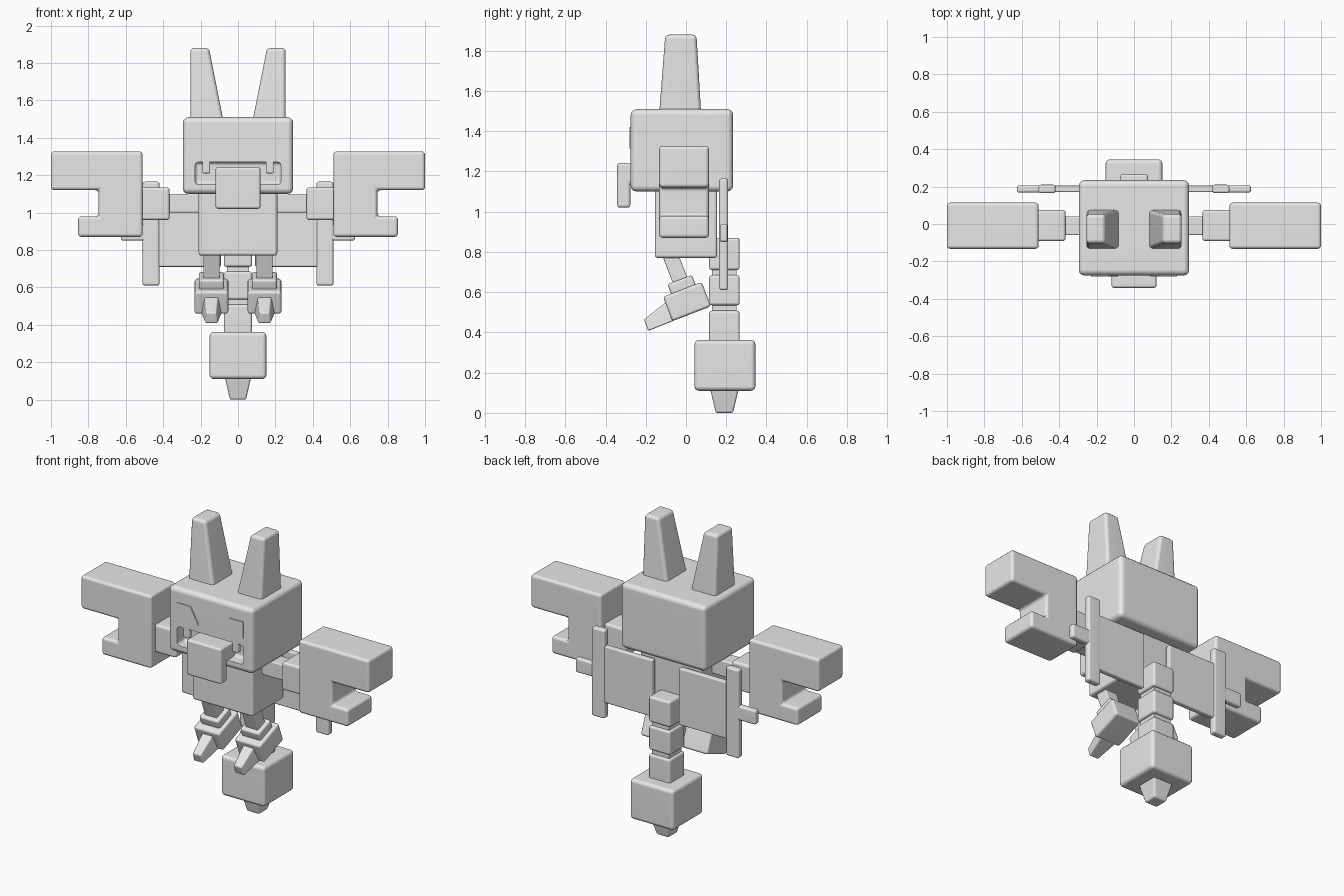
import bpy, bmesh, math
from mathutils import Matrix, Vector

if "Cube" in bpy.data.objects:
    bpy.data.objects.remove(bpy.data.objects["Cube"])

grey = bpy.data.materials.new("plain grey")
grey.diffuse_color = (0.8, 0.8, 0.8, 1)
grey.use_nodes = True
grey.node_tree.nodes["Principled BSDF"].inputs["Base Color"].default_value = grey.diffuse_color


def prism(name, loop_a, loop_b, bevel=0.012, matrix=None, cutter=None):
    """Solid between two matching point loops, with rounded edges."""
    bm = bmesh.new()
    a = [bm.verts.new(p) for p in loop_a]
    b = [bm.verts.new(p) for p in loop_b]
    bm.faces.new(a)
    bm.faces.new(b)
    n = len(a)
    for i in range(n):
        j = (i + 1) % n
        bm.faces.new((a[i], a[j], b[j], b[i]))
    if matrix:
        bm.transform(matrix)
    bmesh.ops.recalc_face_normals(bm, faces=bm.faces)
    me = bpy.data.meshes.new(name)
    bm.to_mesh(me)
    bm.free()
    me.materials.append(grey)
    ob = bpy.data.objects.new(name, me)
    bpy.context.collection.objects.link(ob)
    bpy.ops.object.select_all(action='DESELECT')
    ob.select_set(True)
    bpy.context.view_layer.objects.active = ob
    if bevel:
        m = ob.modifiers.new("round", 'BEVEL')
        m.width, m.segments, m.limit_method = bevel, 3, 'ANGLE'
        bpy.ops.object.modifier_apply(modifier=m.name)
    if cutter:
        m = ob.modifiers.new("cut", 'BOOLEAN')
        m.operation, m.object, m.solver = 'DIFFERENCE', cutter, 'EXACT'
        bpy.ops.object.modifier_apply(modifier=m.name)
        bpy.data.objects.remove(cutter)
    bpy.ops.object.shade_smooth_by_angle(angle=math.radians(35))
    m = ob.modifiers.new("flat faces", 'WEIGHTED_NORMAL')
    m.keep_sharp = True
    return ob


def rect(x0, x1, y0, y1, z):
    return [(x0, y0, z), (x1, y0, z), (x1, y1, z), (x0, y1, z)]


def box(name, x, y, z, bevel=0.012, **kw):
    return prism(name, rect(*x, *y, z[0]), rect(*x, *y, z[1]), bevel, **kw)


def plate(name, pts, y0, y1, s, bevel):
    """Front (x, z) outline extruded along y, mirrored by s."""
    return prism(name, [(s * x, y0, z) for x, z in pts],
                 [(s * x, y1, z) for x, z in pts], bevel)


# Head with mouth cut, tongue
mouth = box("mouth_cutter", (-.23, .23), (-.40, -.20), (1.15, 1.27), .02)
mouth.hide_render = True
box("head", (-.295, .295), (-.275, .234), (1.10, 1.51), .03, cutter=mouth)
side = [(-.342, 1.02), (-.342, 1.243), (-.19, 1.243), (-.19, 1.14),
        (-.277, 1.14), (-.277, 1.02)]
prism("tongue", [(-.12, y, z) for y, z in side],
      [(.12, y, z) for y, z in side], .014)

# Body
box("body", (-.21, .21), (-.155, .155), (.77, 1.12), .015)

for s, n in ((-1, "left"), (1, "right")):
    def mir(x0, x1):
        return (min(s * x0, s * x1), max(s * x0, s * x1))

    # Ears, eyes, teeth
    prism(n + "_ear", rect(*mir(.078, .255), -.133, .075, 1.49),
          rect(*mir(.155, .255), -.103, .052, 1.88), .02)
    plate(n + "_eye", [(.23, 1.42), (.135, 1.42), (.085, 1.33),
                       (.085, 1.315), (.23, 1.315)], -.281, -.273, s, 0)
    box(n + "_tooth", mir(.15, .19), (-.272, -.24), (1.21, 1.28), .006)

    # Arms and claws
    box(n + "_upper_arm", mir(.19, .38), (-.06, .04), (1.0, 1.10), .008)
    box(n + "_forearm", mir(.366, .52), (-.092, .075), (.96, 1.135), .015)
    plate(n + "_claw", [(.51, .87), (.855, .87), (.855, .98), (.745, .98),
                        (.745, 1.12), (1.0, 1.12), (1.0, 1.327), (.51, 1.327)],
          -.133, .114, s, .018)

    # Wings: membrane, bar and spur
    box(n + "_wing_membrane", mir(.092, .45), (.17, .205), (.71, 1.065), .008)
    box(n + "_wing_bar", mir(.42, .51), (.165, .21), (.61, 1.165), .012)
    box(n + "_wing_spur", mir(.49, .625), (.168, .207), (.85, .94), .012)

    # Legs, tilted as one unit
    tilt = (Matrix.Translation(Vector((s * .142, .0025, .56)))
            @ Matrix.Rotation(math.radians(21), 4, 'X'))
    box(n + "_leg", (-.043, .043), (-.033, .044), (.08, .28), .006, matrix=tilt)
    box(n + "_ankle", (-.067, .067), (-.06, .07), (.045, .108), .012, matrix=tilt)
    box(n + "_foot", (-.09, .09), (-.103, .103), (-.072, .0575), .014, matrix=tilt)
    base = [(-.056, -.09, -.072), (.056, -.09, -.072), (.036, -.09, .03), (-.036, -.09, .03)]
    tip = [(-.034, -.232, -.074), (.034, -.232, -.074), (.027, -.232, -.014), (-.027, -.232, -.014)]
    prism(n + "_toe", base, tip, .008, matrix=tilt)

# Tail: segments on a narrower core, club and tip
for i, (z0, z1) in enumerate(((.71, .87), (.535, .685), (.35, .508))):
    box(f"tail_segment_{i + 1}", (-.075, .075), (.115, .267), (z0, z1), .014)
box("tail_core", (-.06, .06), (.13, .252), (.34, .80), 0)
box("tail_club", (-.152, .152), (.042, .345), (.11, .362), .022)
prism("tail_tip", rect(-.043, .043, .148, .234, 0),
      rect(-.07, .07, .12, .262, .12), .01)
